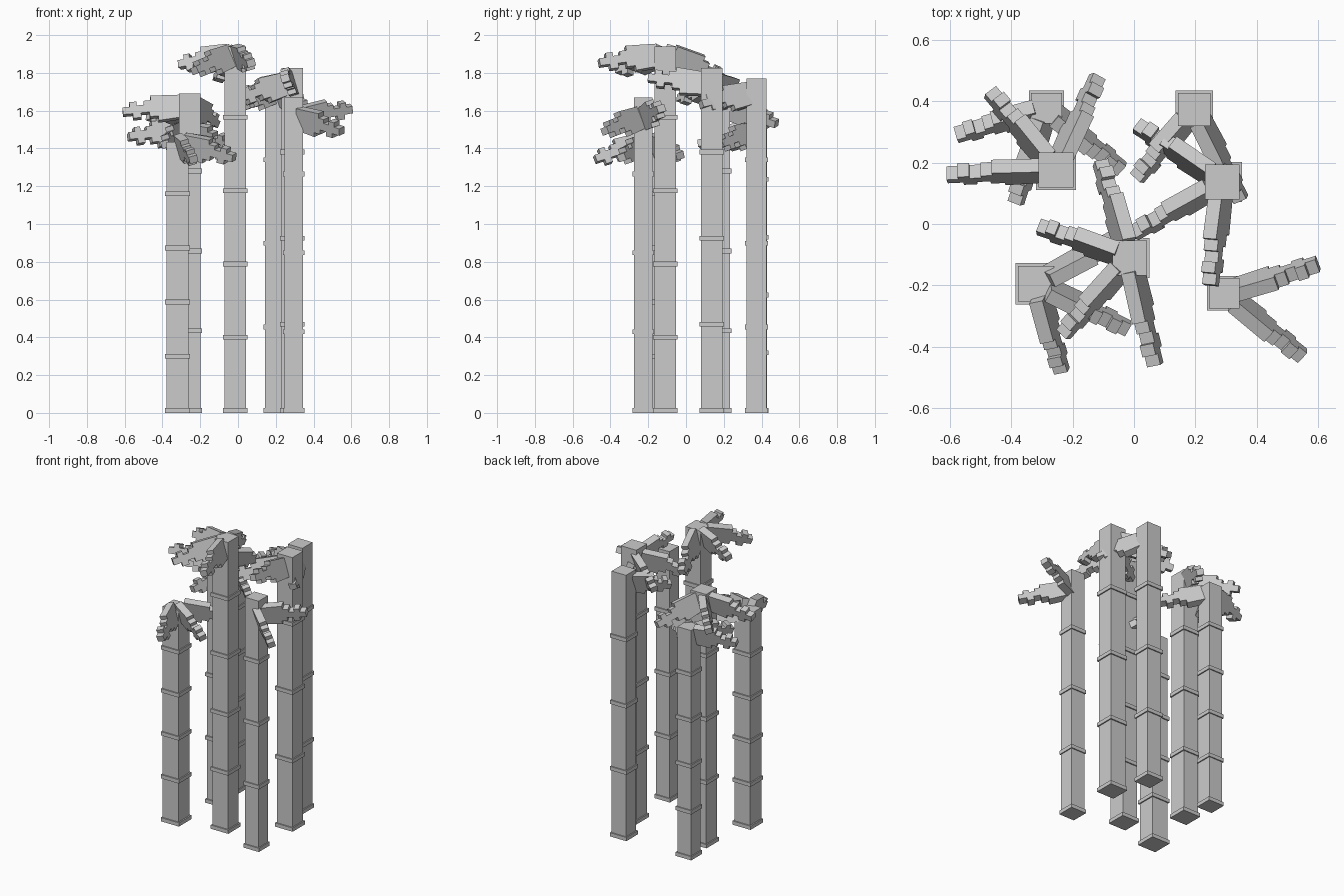
import bpy, bmesh, math
from mathutils import Vector

if "Cube" in bpy.data.objects:
    bpy.data.objects.remove(bpy.data.objects["Cube"])


def add_box(bm, cx, cy, z0, z1, w):
    r = bmesh.ops.create_cube(bm, size=1)
    for v in r['verts']:
        v.co = Vector((cx + v.co.x * w, cy + v.co.y * w, z0 + (v.co.z + 0.5) * (z1 - z0)))


def finish(bm, name):
    bmesh.ops.recalc_face_normals(bm, faces=bm.faces[:])
    me = bpy.data.meshes.new(name)
    bm.to_mesh(me)
    bm.free()
    ob = bpy.data.objects.new(name, me)
    bpy.context.collection.objects.link(ob)
    return ob


# stepped leaf outline: position along the leaf, height across it
LEAF = [(0, -.17), (.42, -.19), (.42, -.12), (.56, -.12), (.56, -.05), (.70, -.05),
        (.70, -.12), (.84, -.12), (.84, -.05), (1, -.05), (1, .06), (.88, .06),
        (.88, .13), (.76, .13), (.76, .07), (.64, .07), (.64, .13), (.52, .13),
        (.52, .2), (0, .17)]


def add_leaf(bm, base, tip, thick=0.046, roll=math.radians(17)):
    d = tip - base
    length = d.length
    d.normalize()
    side = d.cross(Vector((0, 0, 1))).normalized()
    up = side.cross(d)
    up2 = up * math.cos(roll) + side * math.sin(roll)
    n = side * math.cos(roll) - up * math.sin(roll)
    size = 0.36
    f = bm.faces.new([bm.verts.new(base + d * u * length + up2 * v * size - n * thick / 2)
                      for u, v in LEAF])
    r = bmesh.ops.extrude_face_region(bm, geom=[f], use_keep_orig=True)
    for v in r['geom']:
        if isinstance(v, bmesh.types.BMVert):
            v.co += n * thick


# x, y, ring width, height, segments, leaf base z, leaf tips
STALKS = [
    (-.286, .378, .115, 1.53, 5, 1.48,
     [(-.58, .29, 1.46), (-.04, .18, 1.42), (-.385, .07, 1.42)]),
    (-.255, .176, .130, 1.69, 4, 1.62,
     [(-.61, .16, 1.59), (-.47, .43, 1.56), (-.12, .48, 1.53)]),
    (.197, .374, .122, 1.77, 4, 1.69,
     [(.01, .15, 1.64), (.35, .08, 1.63)]),
    (.288, .137, .130, 1.825, 4, 1.74,
     [(.25, -.20, 1.77), (.01, .32, 1.67), (0, -.03, 1.66)]),
    (.295, -.226, .114, 1.67, 4, 1.56,
     [(.60, -.13, 1.61), (.55, -.43, 1.49)]),
    (-.014, -.111, .130, 1.94, 5, 1.89,
     [(-.31, -.01, 1.84), (.07, -.46, 1.85), (-.11, .20, 1.77), (-.23, -.36, 1.81)]),
    (-.320, -.195, .134, 1.435, 5, 1.42,
     [(-.235, -.48, 1.34), (-.02, -.34, 1.35), (-.02, -.03, 1.36)]),
]

for i, (x, y, w, h, n, zb, tips) in enumerate(STALKS, 1):
    # square stalk
    bm = bmesh.new()
    add_box(bm, x, y, 0, h, w * 0.875)
    finish(bm, f"stalk_{i}")
    # node rings
    bm = bmesh.new()
    for k in range(n):
        add_box(bm, x, y, k * h / n, k * h / n + 0.025, w)
    finish(bm, f"stalk_rings_{i}")
    # leaves fanning out from the stalk top
    bm = bmesh.new()
    for t in tips:
        tip = Vector(t)
        out = Vector((tip.x - x, tip.y - y, 0)).normalized()
        add_leaf(bm, Vector((x, y, zb)) + out * w * 0.3, tip)
    finish(bm, f"leaves_{i}")
